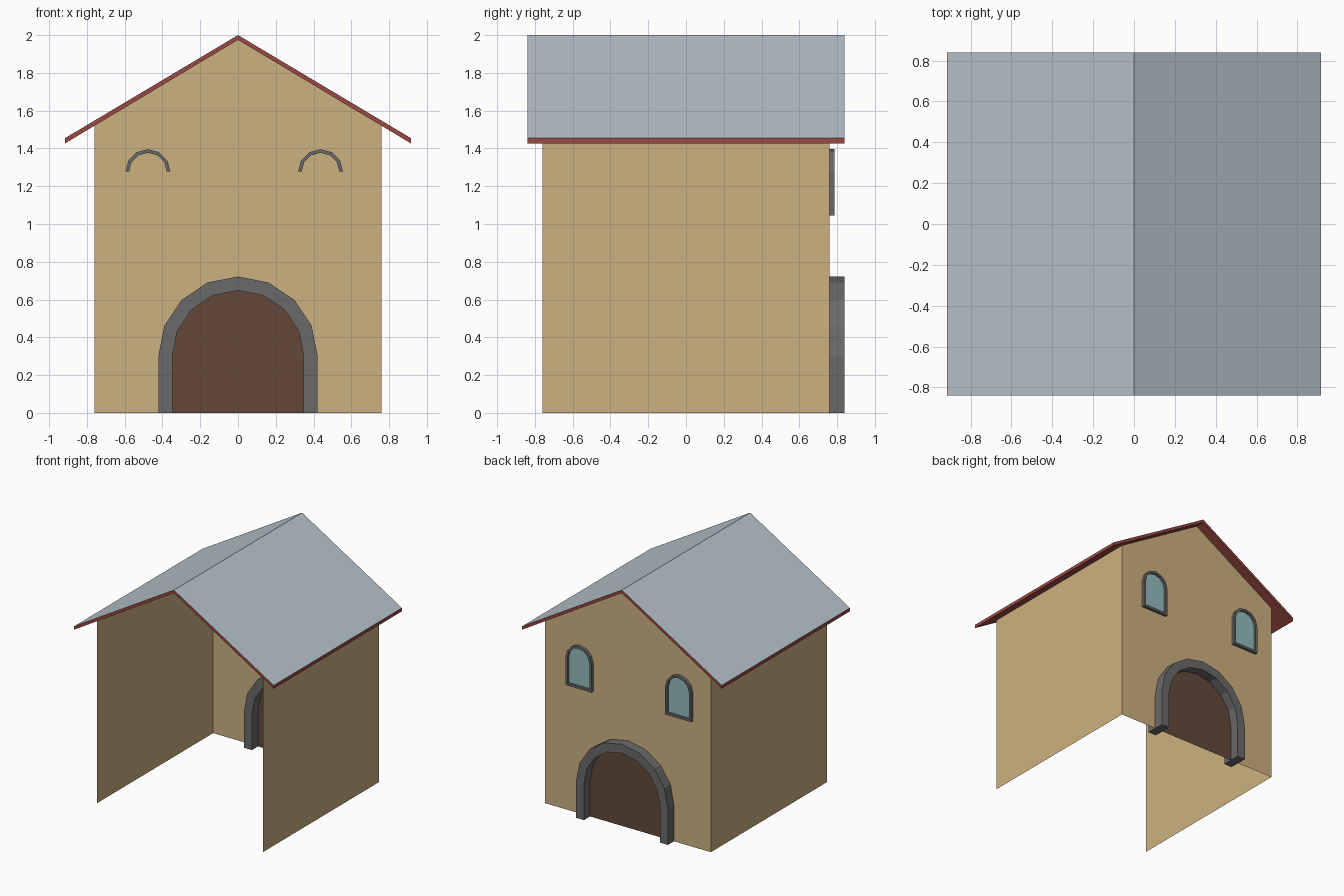
import bpy
from math import sin, cos, pi

if "Cube" in bpy.data.objects:
    bpy.data.objects.remove(bpy.data.objects["Cube"])


def material(name, rgb):
    m = bpy.data.materials.new(name)
    m.diffuse_color = [((c / 255 + 0.055) / 1.055) ** 2.4 for c in rgb] + [1]
    m.use_nodes = True
    m.node_tree.nodes["Principled BSDF"].inputs["Base Color"].default_value = m.diffuse_color
    return m


TAN = material("plaster", (204, 177, 128))
BROWN = material("wood", (98, 73, 57))
RED = material("red_trim", (152, 72, 66))
SLATE = material("roof_sheet", (183, 196, 203))
GREY = material("stone", (106, 106, 106))
GLASS = material("glass", (148, 188, 188))


def make(name, verts, faces, *mats):
    me = bpy.data.meshes.new(name)
    me.from_pydata(verts, [], faces)
    me.update()
    for m in mats:
        me.materials.append(m)
    ob = bpy.data.objects.new(name, me)
    bpy.context.collection.objects.link(ob)
    return ob


def arch(cx, cz, r, n, base=None):
    """Arch outline in x, z from left to right, with optional straight legs."""
    pts = [(cx - r * cos(pi * i / n), cz + r * sin(pi * i / n)) for i in range(n + 1)]
    if base is not None:
        pts = [(cx - r, base)] + pts + [(cx + r, base)]
    return pts


def sheet(name, pts, y, mat):
    """Flat face at depth y, facing the back."""
    return make(name, [(x, y, z) for x, z in pts], [range(len(pts))], mat)


def frame(name, outer, inner, y0, y1, mat):
    """Solid band between two matching outlines, with closed ends."""
    verts, faces = [], []
    for (ox, oz), (ix, iz) in zip(outer, inner):
        verts += [(ox, y0, oz), (ox, y1, oz), (ix, y1, iz), (ix, y0, iz)]
    for s in range(len(outer) - 1):
        a, b = 4 * s, 4 * s + 4
        faces += [(a + k, a + (k + 1) % 4, b + (k + 1) % 4, b + k) for k in range(4)]
    e = len(verts) - 4
    faces += [(3, 2, 1, 0), (e, e + 1, e + 2, e + 3)]
    return make(name, verts, faces, mat)


W, EAVE, APEX = 0.76, 1.522, 1.975

# Side walls: single sheets, the front is open
for side, s in (("left", -1), ("right", 1)):
    corners = [(s * W, -W, 0), (s * W, W, 0), (s * W, W, EAVE), (s * W, -W, EAVE)]
    make(side + "_wall", corners[::s], [(0, 1, 2, 3)], TAN)

# Gabled back wall with the doorway left out, and the door filling it
doorway = arch(0, 0.3, 0.385, 8, 0)
sheet("back_wall", [(-W, 0), (-W, EAVE), (0, APEX), (W, EAVE), (W, 0)] + doorway[::-1], W, TAN)
sheet("door", doorway, W, BROWN)

# Door surround, standing out on both sides of the wall
frame("door_arch", arch(0, 0.3, 0.422, 8, 0), arch(0, 0.3, 0.348, 8, 0), 0.68, 0.84, GREY)

# Windows: the arched heads pass through the wall, the lower frames do not
for side, cx in (("left", -0.477), ("right", 0.437)):
    cz, base, r, t = 1.277, 1.044, 0.119, 0.019
    frame(side + "_window_head", arch(cx, cz, r, 6), arch(cx, cz, r - t, 6), 0.735, 0.785, GREY)
    outer = [(cx + r, cz), (cx + r, base), (cx - r, base), (cx - r, cz)]
    q = r - t
    inner = [(cx + q, cz), (cx + q, base + t), (cx - q, base + t), (cx - q, cz)]
    frame(side + "_window_frame", outer, inner, 0.76, 0.785, GREY)
    sheet(side + "_window_glass", arch(cx, cz, r - t / 2, 6, base + t / 2), 0.766, GLASS)

# Roof: folded slab with slate top and red edges and underside
profile = [(-0.915, 1.455), (0, 2.0), (0.915, 1.455), (0.915, 1.427), (0, APEX), (-0.915, 1.427)]
verts = [(x, y, z) for y in (-0.84, 0.84) for x, z in profile]
faces = [(i, i + 6, (i + 1) % 6 + 6, (i + 1) % 6) for i in range(6)]
faces += [(0, 1, 4, 5), (1, 2, 3, 4), (11, 10, 7, 6), (10, 9, 8, 7)]
roof = make("roof", verts, faces, RED, SLATE)
for i in (0, 1):
    roof.data.polygons[i].material_index = 1
